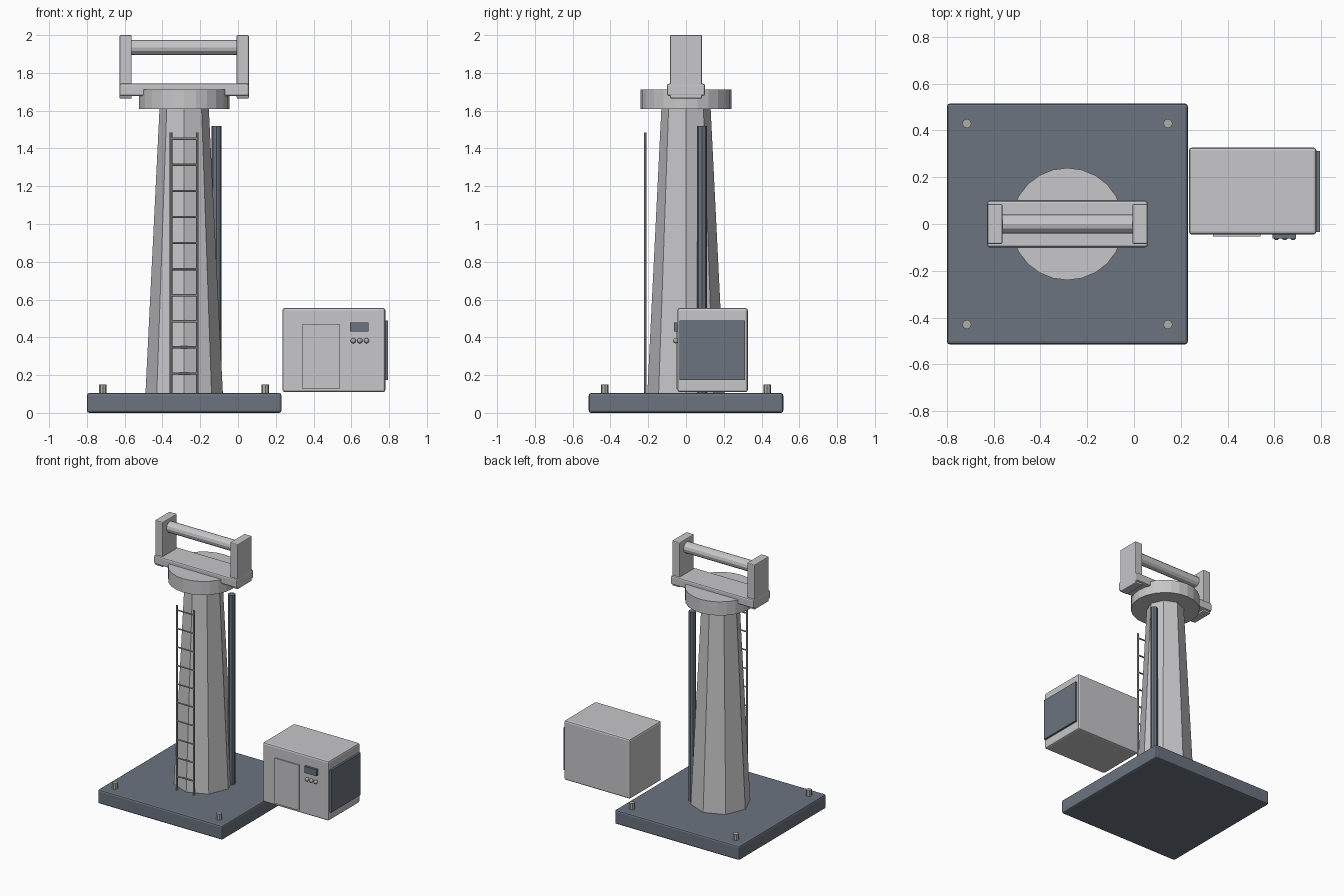
import bpy
import math
from mathutils import Vector

cube = bpy.data.objects.get("Cube")
if cube:
    bpy.data.objects.remove(cube, do_unlink=True)


def material(name, rgb):
    m = bpy.data.materials.new(name)
    m.use_nodes = True
    m.diffuse_color = (*rgb, 1)
    m.node_tree.nodes["Principled BSDF"].inputs["Base Color"].default_value = (*rgb, 1)
    return m


PALE = material("pale grey paint", (0.57, 0.57, 0.585))
SLATE = material("slate grey", (0.147, 0.172, 0.212))
METAL = material("bare metal", (0.42, 0.42, 0.41))


def finish(name, mat):
    ob = bpy.context.object
    ob.name = name
    ob.data.materials.append(mat)
    return ob


def box(name, mat, x, y, z, bevel=0.0):
    """Box from (min, max) ranges, with optional rounded edges."""
    spans = (x, y, z)
    bpy.ops.mesh.primitive_cube_add(size=1, location=[(a + b) / 2 for a, b in spans])
    ob = finish(name, mat)
    ob.scale = [b - a for a, b in spans]
    bpy.ops.object.transform_apply(location=False, rotation=False)
    if bevel:
        mod = ob.modifiers.new("rounded edges", "BEVEL")
        mod.width = bevel
        mod.segments = 2
    return ob


def rod(name, mat, start, end, r1, r2=None, sides=8):
    """Flat-sided cylinder or cone between two points."""
    a, b = Vector(start), Vector(end)
    bpy.ops.mesh.primitive_cone_add(vertices=sides, radius1=r1,
                                    radius2=r1 if r2 is None else r2,
                                    depth=(b - a).length, location=(a + b) / 2)
    ob = finish(name, mat)
    ob.rotation_euler = (b - a).to_track_quat("Z", "Y").to_euler()
    return ob


CX = -0.285     # tower axis
DECK = 0.105    # top of the base slab

# Base slab and anchor bolts
box("base_slab", SLATE, (-0.8, 0.23), (-0.515, 0.515), (0, DECK), 0.012)
for sx in (-1, 1):
    for sy in (-1, 1):
        x, y = CX + sx * 0.43, sy * 0.43
        rod("anchor_bolt", METAL, (x, y, DECK - 0.01), (x, y, 0.15), 0.02)

# Tapered tower and round head
rod("tower", PALE, (CX, 0, 0.1), (CX, 0, 1.62), 0.205, 0.13)
rod("head_disc", PALE, (CX, 0, 1.61), (CX, 0, 1.712), 0.24, sides=24)

# Yoke: cross beam, two arms and the bar between them
box("yoke_beam", PALE, (CX - 0.343, CX + 0.343), (-0.1, 0.1), (1.678, 1.743), 0.01)
for side in (-1, 1):
    ends = sorted((CX + side * 0.278, CX + side * 0.342))
    box("yoke_arm", PALE, ends, (-0.085, 0.085), (1.664, 2.0), 0.006)
rod("yoke_bar", PALE, (CX - 0.29, 0, 1.935), (CX + 0.29, 0, 1.935), 0.04, sides=12)

# Ladder on the front
for side in (-1, 1):
    x = CX + side * 0.07
    rod("ladder_rail", METAL, (x, -0.215, DECK - 0.005), (x, -0.215, 1.485), 0.007)
for i in range(10):
    z = 0.209 + i * 0.138
    rod("ladder_rung", METAL, (CX - 0.07, -0.215, z), (CX + 0.07, -0.215, z), 0.006, sides=6)

# Cable conduit up the tower's left side
rod("conduit", SLATE, (-0.113, 0.085, 0.1), (-0.113, 0.085, 1.52), 0.026)

# Control cabinet with side vent, door, display and buttons
box("cabinet", PALE, (0.235, 0.78), (-0.045, 0.327), (0.11, 0.555), 0.012)
box("cabinet_vent", SLATE, (0.77, 0.795), (-0.034, 0.312), (0.175, 0.49))
box("cabinet_door", PALE, (0.338, 0.54), (-0.053, -0.04), (0.13, 0.468))
box("cabinet_display", SLATE, (0.592, 0.692), (-0.063, -0.04), (0.43, 0.478))
for x in (0.61, 0.645, 0.68):
    bpy.ops.mesh.primitive_uv_sphere_add(segments=12, ring_count=8, radius=0.014,
                                         location=(x, -0.055, 0.382))
    finish("cabinet_button", METAL)
    bpy.ops.object.shade_smooth()
